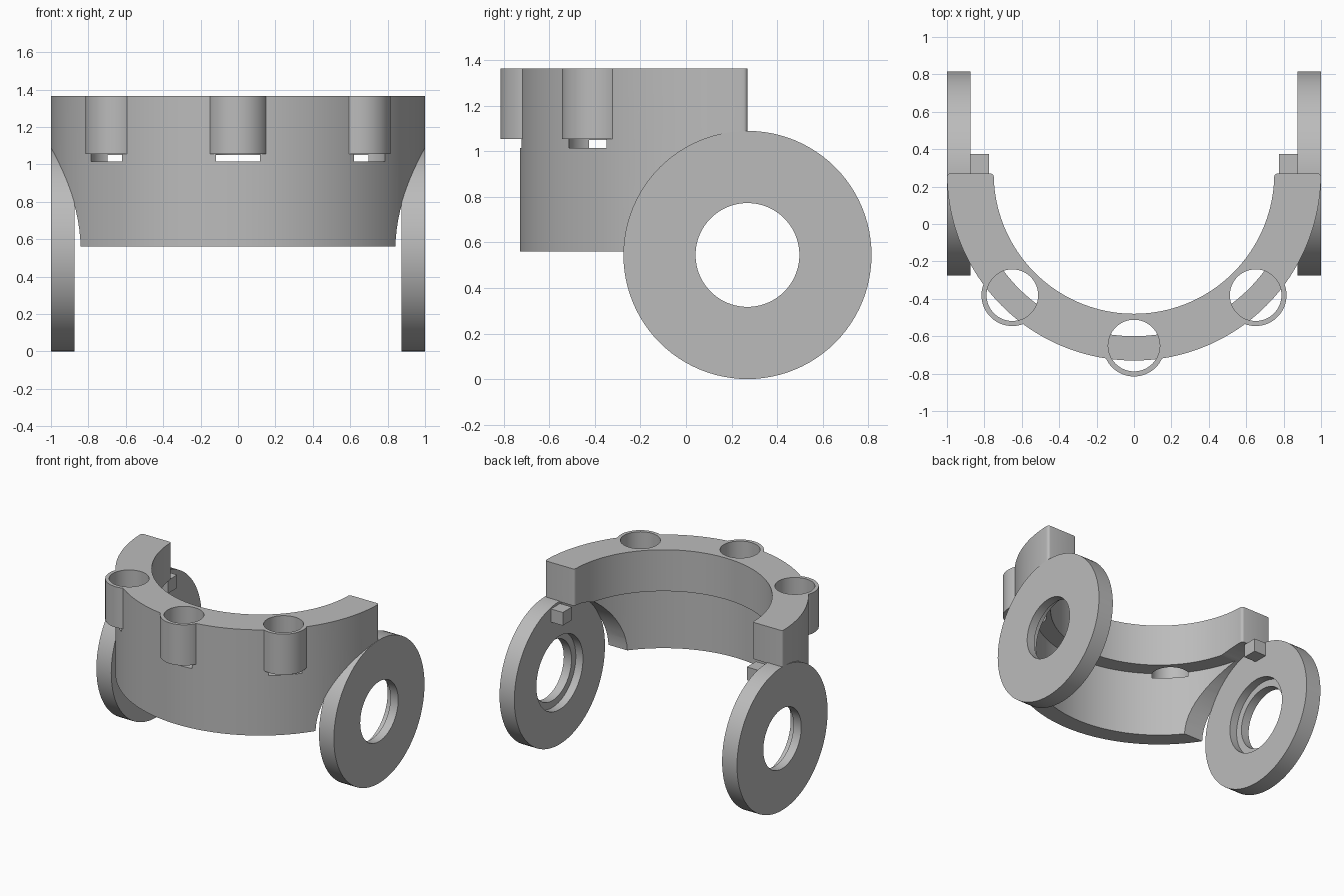
import bpy
import bmesh
from math import pi, sin, cos
from mathutils import Matrix

if "Cube" in bpy.data.objects:
    bpy.data.objects.remove(bpy.data.objects["Cube"], do_unlink=True)

CENTRE_Y = 0.27
AXLE_Z = 0.545

grey = bpy.data.materials.new("plain grey")
grey.use_nodes = True
colour = (0.5, 0.5, 0.5, 1)
grey.diffuse_color = colour
grey.node_tree.nodes["Principled BSDF"].inputs["Base Color"].default_value = colour


def finish(bm, name):
    bmesh.ops.recalc_face_normals(bm, faces=bm.faces)
    mesh = bpy.data.meshes.new(name)
    bm.to_mesh(mesh)
    bm.free()
    mesh.materials.append(grey)
    obj = bpy.data.objects.new(name, mesh)
    bpy.context.collection.objects.link(obj)
    return obj


def revolve(profile, steps, full=True):
    """Turn a closed (radius, height) profile about z, fully or through the front half."""
    bm = bmesh.new()
    count = steps if full else steps + 1
    sweep = 2 * pi if full else pi
    rings = []
    for i in range(count):
        a = pi + sweep * i / steps
        rings.append([bm.verts.new((r * cos(a), r * sin(a), z)) for r, z in profile])
    n = len(profile)
    for i in range(steps):
        a, b = rings[i], rings[(i + 1) % count]
        for j in range(n):
            k = (j + 1) % n
            bm.faces.new((a[j], b[j], b[k], a[k]))
    if not full:
        bm.faces.new(rings[0])
        bm.faces.new(rings[-1])
    return bm


def cylinder(name, radius, low, high, place):
    bm = bmesh.new()
    bmesh.ops.create_cone(bm, cap_ends=True, segments=64, radius1=radius, radius2=radius,
                          depth=high - low,
                          matrix=place @ Matrix.Translation((0, 0, (low + high) / 2)))
    return finish(bm, name)


def combine(target, tool, operation):
    mod = target.modifiers.new(operation, "BOOLEAN")
    mod.operation = operation
    mod.solver = "EXACT"
    mod.object = tool
    bpy.context.view_layer.objects.active = target
    bpy.ops.object.modifier_apply(modifier=mod.name)
    bpy.data.objects.remove(tool, do_unlink=True)


def smooth(obj):
    bpy.ops.object.select_all(action="DESELECT")
    obj.select_set(True)
    bpy.context.view_layer.objects.active = obj
    bpy.ops.object.shade_smooth_by_angle(angle=0.5)


# Half collar: thick rim above a thinner wall
bm = revolve([(0.75, 1.365), (1, 1.365), (1, 0.56), (0.87, 0.56), (0.87, 1.05), (0.75, 1.05)],
             96, full=False)
corners = []
for e in bm.edges:
    p, q = (v.co for v in e.verts)
    upright = abs(p.z - q.z) > 0.1 and abs(p.y) < 0.001 and abs(q.y) < 0.001
    if upright and abs(abs(p.x) - 0.87) > 0.05:
        corners.append(e)
bmesh.ops.bevel(bm, geom=corners, offset=0.018, segments=4, profile=0.5, affect="EDGES")
bmesh.ops.translate(bm, verts=bm.verts, vec=(0, CENTRE_Y, 0))
collar = finish(bm, "half_collar")

# Clear the wall where the side discs sit
for side in (-1, 1):
    place = Matrix.Translation((0, CENTRE_Y, AXLE_Z)) @ Matrix.Rotation(side * pi / 2, 4, "Y")
    combine(collar, cylinder("disc_cutter", 0.54, 0.6, 1.1, place), "DIFFERENCE")

# Three tubular sockets on the front, bored down into the wall
sockets = [Matrix.Translation((0.92 * cos(a), CENTRE_Y + 0.92 * sin(a), 0))
           for a in (-0.75 * pi, -0.5 * pi, -0.25 * pi)]
for place in sockets:
    combine(collar, cylinder("socket", 0.165, 1.055, 1.365, place), "UNION")
for place in sockets:
    combine(collar, cylinder("bore_cutter", 0.138, 1.015, 1.5, place), "DIFFERENCE")
smooth(collar)

# Side discs with a stepped hole, and small tabs behind the collar ends
for side, word in ((1, "left"), (-1, "right")):
    bm = revolve([(0.28, 0.875), (0.545, 0.875), (0.545, 1), (0.228, 1),
                  (0.228, 0.935), (0.28, 0.935)], 96)
    place = Matrix.Translation((0, CENTRE_Y, AXLE_Z)) @ Matrix.Rotation(side * pi / 2, 4, "Y")
    bmesh.ops.transform(bm, matrix=place, verts=bm.verts)
    smooth(finish(bm, word + "_disc"))

    bm = bmesh.new()
    bmesh.ops.create_cube(bm, size=1)
    bmesh.ops.scale(bm, verts=bm.verts, vec=(0.105, 0.11, 0.1))
    bmesh.ops.translate(bm, verts=bm.verts, vec=(side * 0.8275, 0.32, 1.02))
    finish(bm, word + "_tab")
